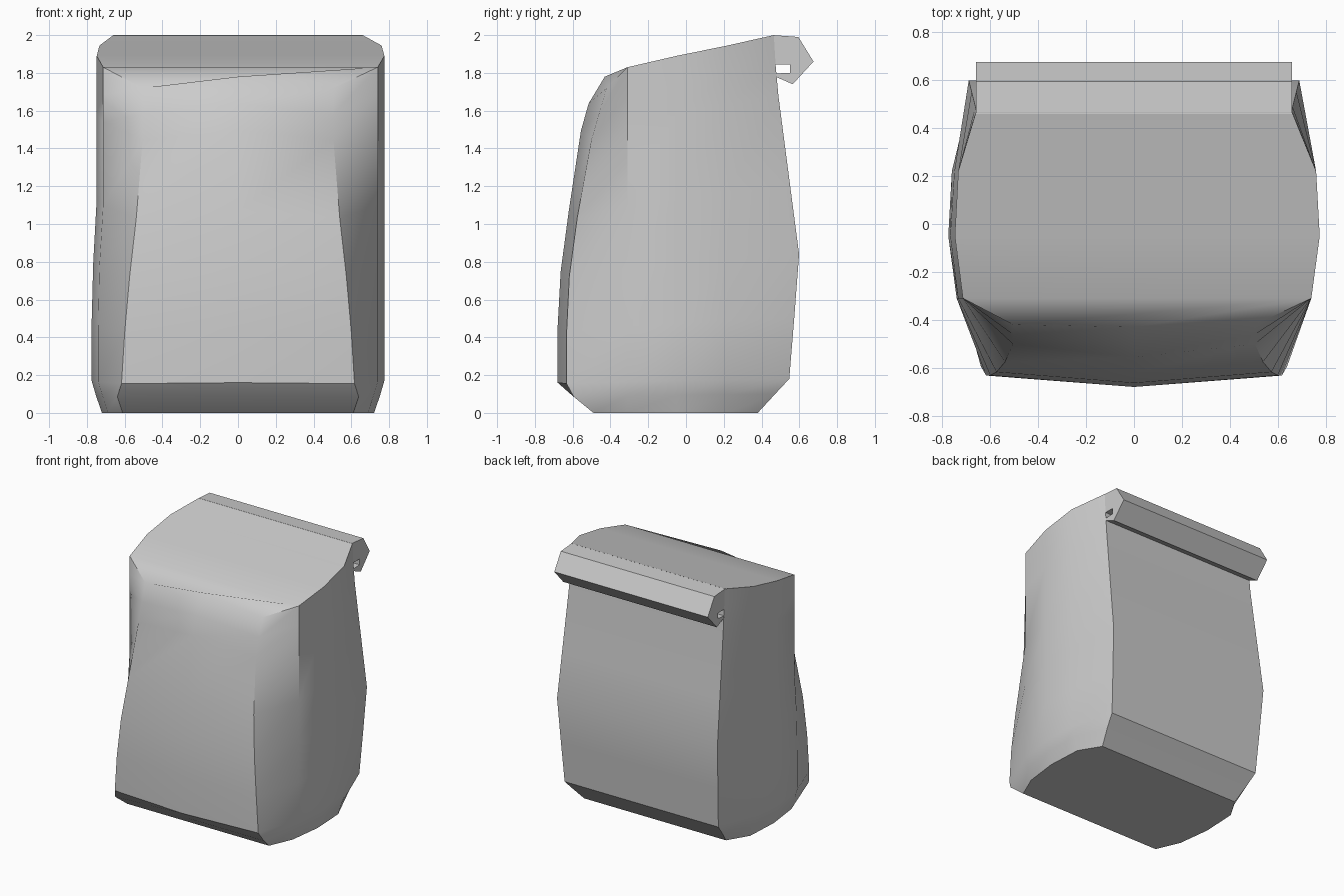
import bpy, bmesh, math

if "Cube" in bpy.data.objects:
    bpy.data.objects.remove(bpy.data.objects["Cube"])


def interp(curve, z):
    for (a, u), (b, v) in zip(curve, curve[1:]):
        if z <= b:
            return u + (v - u) * (z - a) / (b - a)
    return curve[-1][1]


def finish(name, bm, angle):
    bmesh.ops.recalc_face_normals(bm, faces=bm.faces)
    mesh = bpy.data.meshes.new(name)
    bm.to_mesh(mesh)
    bm.free()
    ob = bpy.data.objects.new(name, mesh)
    bpy.context.collection.objects.link(ob)
    bpy.ops.object.select_all(action='DESELECT')
    ob.select_set(True)
    bpy.context.view_layer.objects.active = ob
    if angle:
        bpy.ops.object.shade_smooth_by_angle(angle=math.radians(angle))
    return ob


# Vertical profiles of the bag, as (height, value)
centre_y = [(0, -.49), (.09, -.60), (.16, -.68), (.6, -.68), (.87, -.65),
            (1.48, -.56), (1.63, -.52), (1.78, -.43)]
corner_y = [(0, -.49), (.09, -.60), (.16, -.635), (.6, -.63), (.9, -.60),
            (1.45, -.50), (1.72, -.42)]
corner_x = [(0, .61), (.09, .64), (.16, .615), (.6, .59), (.9, .55),
            (1.42, .505), (1.72, .505)]
back_y = [(0, .38), (.09, .46), (.16, .545), (.83, .60), (1.75, .48), (2, .465)]
back_x = [(0, .61), (.16, .66), (.83, .69), (1.75, .66), (2, .66)]
side_scale = [(0, .93), (.16, 1), (2, 1)]
left_scale = [(0, 1), (.7, 1), (1, .965), (2, .965)]
sides = [(.74, -.31, 1.83), (.775, -.05, 1.89), (.76, .22, 1.945)]
levels = [0, .05, .09, .25, .42, .6, .84, .92, 1]


def half_ring(t, s):
    """Front corner, three side points and back corner at level t, side s."""
    z = 1.72 * t
    pts = [(s * interp(corner_x, z), interp(corner_y, z), z)]
    for x, y, top in sides:
        z = top * t
        k = interp(side_scale, z) * (interp(left_scale, z) if s < 0 else 1)
        pts.append((s * x * k, y, z))
    z = 2 * t
    pts.append((s * interp(back_x, z), interp(back_y, z), z))
    return pts


# Bag body: lofted rings, sloping top panel, flat base
bm = bmesh.new()
rings = []
for t in levels:
    z = 1.78 * t
    pts = [(0, interp(centre_y, z), z)] + half_ring(t, 1) + half_ring(t, -1)[::-1]
    rings.append([bm.verts.new(p) for p in pts])
n = len(rings[0])
for lo, hi in zip(rings, rings[1:]):
    for i in range(n):
        j = (i + 1) % n
        bm.faces.new((lo[i], lo[j], hi[j], hi[i]))
bm.faces.new(rings[0][::-1])
top = rings[-1]
bm.faces.new((top[0], top[1], top[2], top[-2], top[-1]))
for i in range(2, 5):
    bm.faces.new((top[i], top[i + 1], top[n - i - 1], top[n - i]))
finish("bag_body", bm, 35)

# Rolled-over closure: hooked profile extruded across the back
hook = [(.46, 2.0), (.595, 1.99), (.675, 1.86), (.565, 1.74), (.478, 1.778),
        (.478, 1.797), (.55, 1.80), (.55, 1.845), (.46, 1.845)]
bm = bmesh.new()
face = bm.faces.new([bm.verts.new((-.66, y, z)) for y, z in hook])
ext = bmesh.ops.extrude_face_region(bm, geom=[face], use_keep_orig=True)
bmesh.ops.translate(bm, vec=(1.32, 0, 0),
                    verts=[g for g in ext["geom"] if isinstance(g, bmesh.types.BMVert)])
finish("rolled_top", bm, 0)
